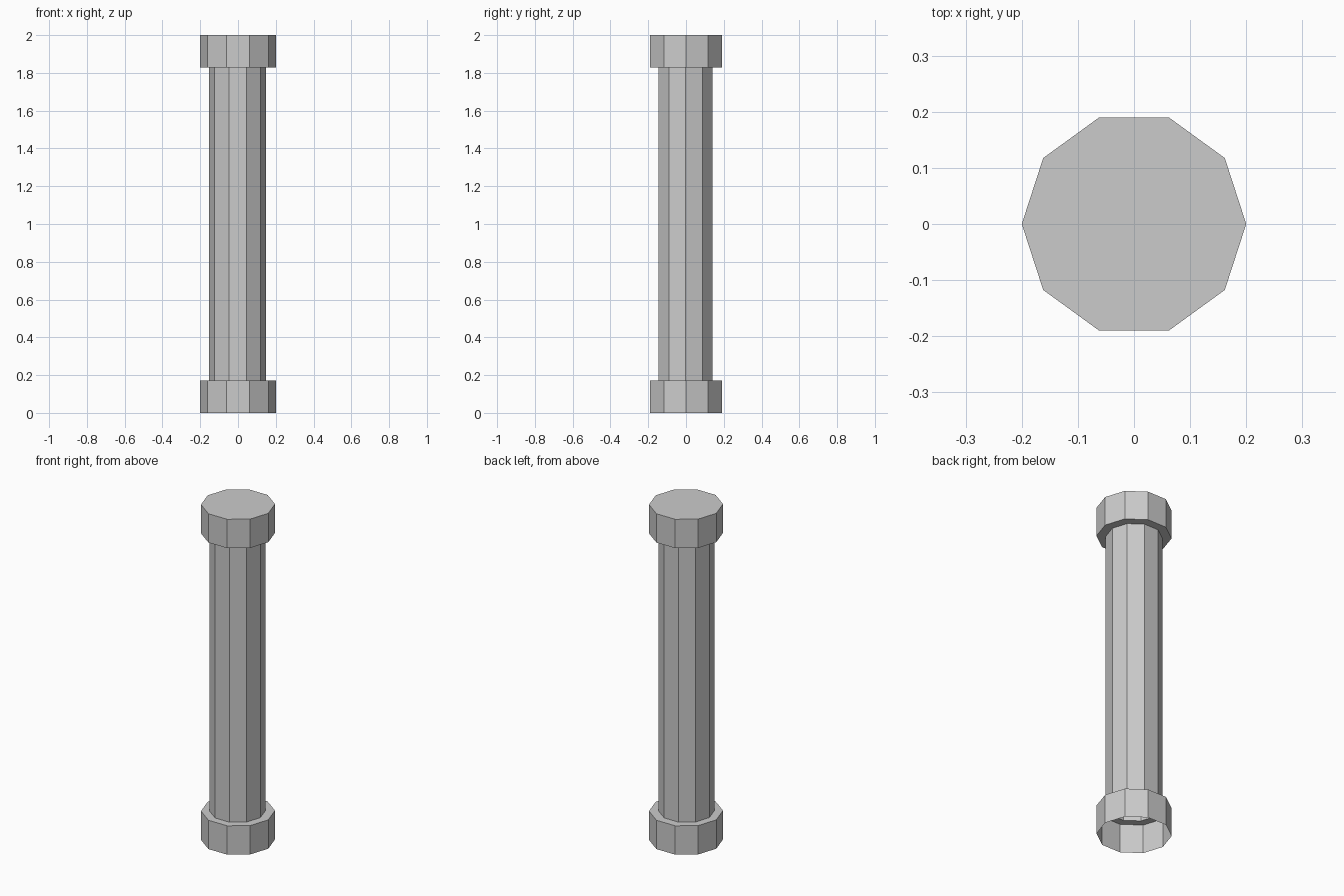
import bpy, bmesh
from math import cos, sin, tau

if "Cube" in bpy.data.objects:
    bpy.data.objects.remove(bpy.data.objects["Cube"])

SIDES = 10


def lathe(name, profile, center=(0, 0), cap_top=False):
    """Sweep a list of (radius, z, x, y) rings into a ten-sided flat-faced part."""
    bm = bmesh.new()
    rings = []
    for r, z, cx, cy in profile:
        rings.append([bm.verts.new((cx + r * cos(tau * i / SIDES),
                                    cy + r * sin(tau * i / SIDES), z))
                      for i in range(SIDES)])
    for a, b in zip(rings, rings[1:]):
        for i in range(SIDES):
            j = (i + 1) % SIDES
            bm.faces.new((a[i], a[j], b[j], b[i]))
    if cap_top:
        bm.faces.new(rings[-1])
    mesh = bpy.data.meshes.new(name)
    bm.to_mesh(mesh)
    bm.free()
    obj = bpy.data.objects.new(name, mesh)
    bpy.context.collection.objects.link(obj)
    return obj


R, H = 0.2, 2.0            # collar radius, full height
C = 0.172                  # collar height
S, off = 0.151, -0.002     # shaft radius, slight off-centre shift

# Base collar: open underneath, shoulder closing in to the shaft
lathe("base_collar", [(R, 0, 0, 0), (R, C, 0, 0), (S, C, off, off)])

# Shaft: hollow ten-sided tube
lathe("shaft", [(S, C, off, off), (S, H - C, off, off)])

# Top collar: underside shoulder, wall and closed top
lathe("top_collar", [(S, H - C, off, off), (R, H - C, 0, 0), (R, H, 0, 0)],
      cap_top=True)
